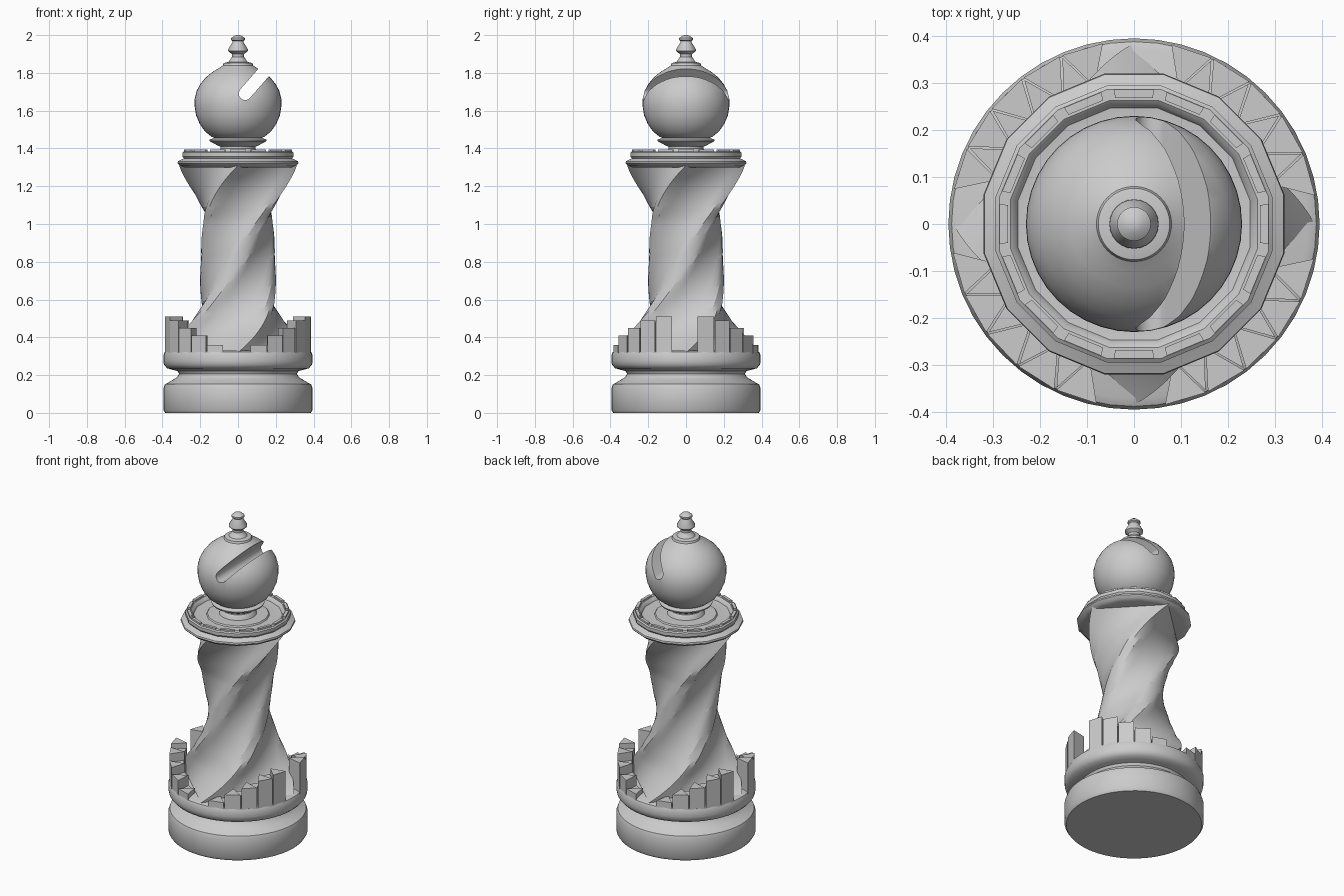
import bpy, bmesh
from math import sin, cos, pi, radians, floor

if "Cube" in bpy.data.objects:
    bpy.data.objects.remove(bpy.data.objects["Cube"])


def finish(name, bm, angle=35):
    bmesh.ops.recalc_face_normals(bm, faces=bm.faces)
    me = bpy.data.meshes.new(name)
    bm.to_mesh(me)
    bm.free()
    ob = bpy.data.objects.new(name, me)
    bpy.context.collection.objects.link(ob)
    if angle:
        bpy.ops.object.select_all(action='DESELECT')
        ob.select_set(True)
        bpy.context.view_layer.objects.active = ob
        bpy.ops.object.shade_smooth_by_angle(angle=radians(angle))
    return ob


def skin(name, rings, angle=35):
    """Closed surface through a stack of equal-length point rings."""
    bm = bmesh.new()
    vs = [[bm.verts.new(p) for p in ring] for ring in rings]
    n = len(vs[0])
    for a, b in zip(vs, vs[1:]):
        for i in range(n):
            j = (i + 1) % n
            bm.faces.new((a[i], a[j], b[j], b[i]))
    bm.faces.new(vs[0][::-1])
    bm.faces.new(vs[-1])
    return finish(name, bm, angle)


def lathe(name, profile, n=32, start=0.0, angle=35):
    return skin(name, [[(r * cos(start + 2 * pi * i / n), r * sin(start + 2 * pi * i / n), z)
                        for i in range(n)] for r, z in profile], angle)


def add_prism(bm, pts, vec):
    a = [bm.verts.new(p) for p in pts]
    b = [bm.verts.new((p[0] + vec[0], p[1] + vec[1], p[2] + vec[2])) for p in pts]
    bm.faces.new(a[::-1])
    bm.faces.new(b)
    for i in range(len(a)):
        j = (i + 1) % len(a)
        bm.faces.new((a[i], a[j], b[j], b[i]))


def polar(r, deg, z):
    return (r * cos(radians(deg)), r * sin(radians(deg)), z)


def lerp(table, z):
    # smooth interpolation (Catmull-Rom) through (z, value) rows
    k = 0
    while k < len(table) - 2 and z > table[k + 1][0]:
        k += 1
    (z0, a), (z1, b) = table[k], table[k + 1]
    zp, p = table[max(k - 1, 0)]
    zn, q = table[min(k + 2, len(table) - 1)]
    h, t = z1 - z0, (z - z0) / (z1 - z0)
    m0, m1 = (b - p) / (z1 - zp) * h, (q - a) / (zn - z0) * h
    return ((2 * t**3 - 3 * t**2 + 1) * a + (t**3 - 2 * t**2 + t) * m0
            + (3 * t**2 - 2 * t**3) * b + (t**3 - t**2) * m1)


# Round foot with a hollow moulding and an upper ring
lathe("base", [(.385, 0), (.395, .015), (.395, .13), (.387, .152), (.37, .16), (.345, .175),
               (.322, .19), (.312, .207), (.32, .222), (.345, .228), (.375, .236), (.392, .255),
               (.395, .275), (.395, .305), (.388, .322), (.37, .33)], 48)

# Twisted square column, half a turn, flared at both ends
CORNER = [(.32, .385), (.42, .318), (.49, .28), (.61, .225), (.8, .196), (1.0, .205),
          (1.1, .238), (1.2, .272), (1.31, .312)]
FLAT = [(.32, .275), (.42, .232), (.49, .208), (.61, .182), (.8, .166), (1.0, .168),
        (1.1, .182), (1.2, .2), (1.31, .225)]
rings = []
for k in range(61):
    z = .32 + .99 * k / 60
    rc, rf, ring = lerp(CORNER, z), lerp(FLAT, z), []
    twist = pi * k / 60
    for i in range(48):
        a = 2 * pi * i / 48
        off = (a % (pi / 2)) - pi / 4
        r = min(rf / cos(off), rc)
        ring.append((r * cos(a + twist), r * sin(a + twist), z))
    rings.append(ring)
skin("twisted_column", rings, 25)

# Stepped triangular blocks: four groups, tallest beside the x axis
HEIGHTS = [.51, .49, .45, .41, .36]
bm = bmesh.new()
STEP = 14
for start, sign in ((9, 1), (-11, -1), (189, 1), (169, -1)):
    for i, top in enumerate(HEIGHTS):
        a = start + sign * STEP * i
        low = .31
        add_prism(bm, [polar(.39, a, low), polar(.39, a + sign * (STEP - .8), low),
                       polar(.305, a + sign * STEP / 2, low)], (0, 0, top - low))
        if i < len(HEIGHTS) - 1:
            add_prism(bm, [polar(.308, a + sign * (STEP * .5 + 1), low),
                           polar(.308, a + sign * (STEP * 1.5 - 1), low),
                           polar(.385, a + sign * (STEP - .3), low)],
                      (0, 0, HEIGHTS[i + 1] - .012 - low))
finish("stepped_blocks", bm, 0)

# Sixteen-sided collar with a raised rim and dished top
lathe("collar", [(.29, 1.3), (.312, 1.308), (.326, 1.322), (.324, 1.332), (.303, 1.342),
                 (.292, 1.348), (.3, 1.358), (.3, 1.378), (.292, 1.384), (.268, 1.384),
                 (.258, 1.376), (.252, 1.362), (.235, 1.36), (.18, 1.362), (.175, 1.37),
                 (.11, 1.372)], 16, pi / 16, 30)

# Small raised bars around the rim
bm = bmesh.new()
for i in range(16):
    a = i * 22.5
    add_prism(bm, [polar(.271, a - 8.5, 1.375), polar(.289, a - 8.5, 1.375),
                   polar(.289, a + 8.5, 1.375), polar(.271, a + 8.5, 1.375)], (0, 0, .019))
finish("rim_bars", bm, 0)

# Neck rings under the head
lathe("neck", [(.11, 1.36), (.1, 1.392), (.092, 1.4), (.092, 1.41), (.115, 1.418), (.125, 1.426),
               (.148, 1.436), (.152, 1.446), (.135, 1.452), (.115, 1.46)])

# Bulb head
head = lathe("head", [(.1, 1.445), (.14, 1.462), (.175, 1.49), (.203, 1.53), (.222, 1.575),
                      (.23, 1.625), (.229, 1.665), (.219, 1.705), (.2, 1.74), (.172, 1.775),
                      (.135, 1.805), (.1, 1.826), (.08, 1.84), (.076, 1.852), (.05, 1.858)], 40)

# Slanted round-bottomed slot through the head
tilt, rad, cx, cz = radians(49), .034, .038, 1.69
dx, dz = cos(tilt), sin(tilt)
pts = [(cx + rad * cos(tilt + pi / 2 + pi * i / 12), -.4, cz + rad * sin(tilt + pi / 2 + pi * i / 12))
       for i in range(13)]
pts += [(p[0] + .4 * dx, -.4, p[2] + .4 * dz) for p in (pts[-1], pts[0])]
bm = bmesh.new()
add_prism(bm, pts, (0, .8, 0))
cutter = finish("slot_cutter", bm)
cutter.hide_render = True
cutter.hide_set(True)
mod = head.modifiers.new("slot", 'BOOLEAN')
mod.operation, mod.solver, mod.object = 'DIFFERENCE', 'EXACT', cutter
bpy.context.view_layer.objects.active = head
bpy.ops.object.modifier_apply(modifier=mod.name)
bpy.data.objects.remove(cutter)
head.select_set(True)
bpy.ops.object.shade_smooth_by_angle(angle=radians(35))

# Finial on top
lathe("finial", [(.06, 1.85), (.045, 1.865), (.032, 1.885), (.033, 1.9), (.052, 1.915), (.052, 1.925),
                 (.03, 1.962), (.028, 1.968), (.036, 1.974), (.036, 1.984), (.018, 1.998), (.005, 2.0)], 24)
